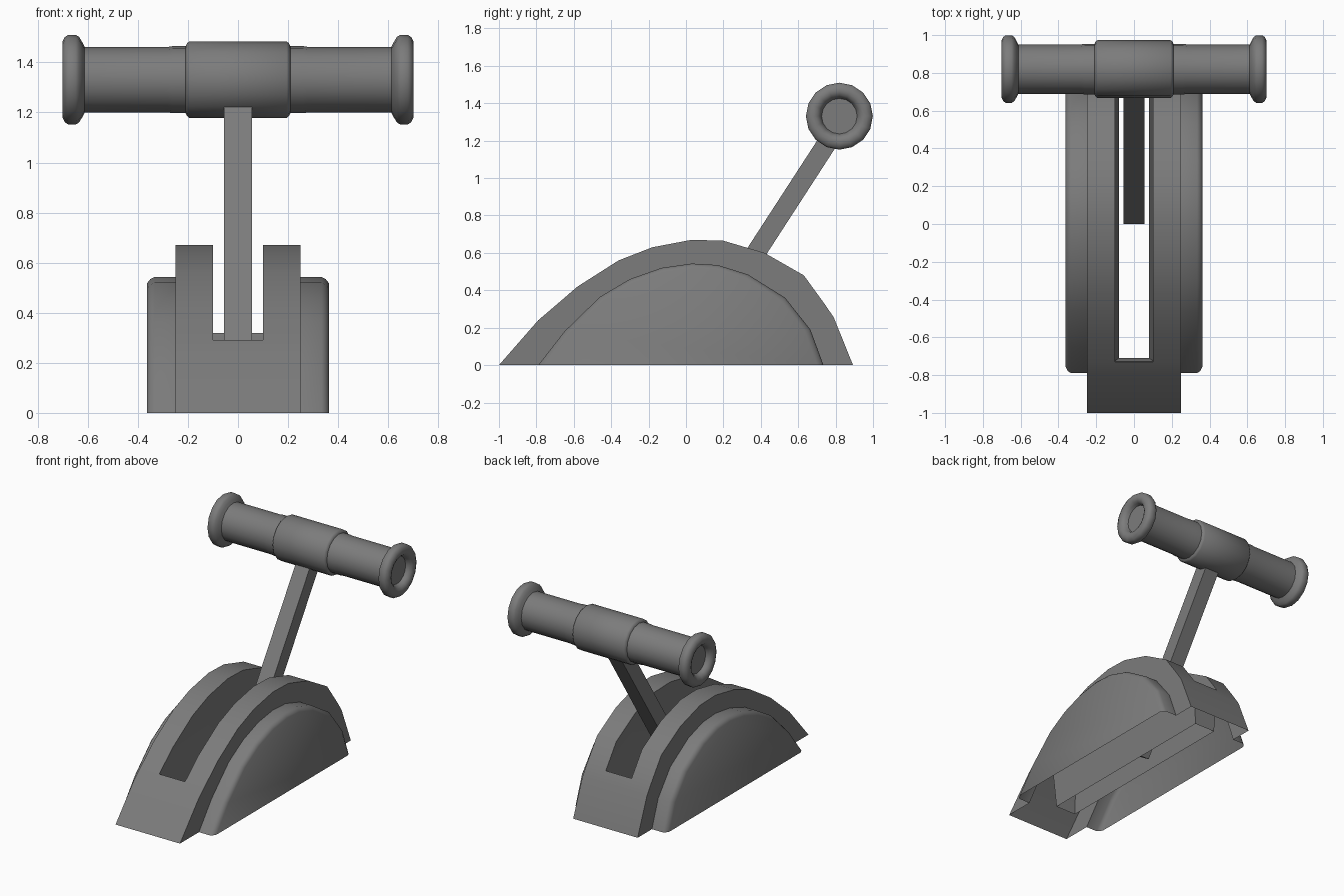
import bpy, bmesh, math

if "Cube" in bpy.data.objects:
    bpy.data.objects.remove(bpy.data.objects["Cube"])

grey = bpy.data.materials.new("dark_grey")
grey.diffuse_color = (.2, .2, .2, 1)
grey.use_nodes = True
grey.node_tree.nodes["Principled BSDF"].inputs["Base Color"].default_value = grey.diffuse_color


def make(name, bm, smooth=None, mirror=False):
    bmesh.ops.remove_doubles(bm, verts=bm.verts, dist=0.0005)
    bmesh.ops.recalc_face_normals(bm, faces=bm.faces)
    me = bpy.data.meshes.new(name)
    bm.to_mesh(me)
    bm.free()
    me.materials.append(grey)
    ob = bpy.data.objects.new(name, me)
    bpy.context.collection.objects.link(ob)
    if mirror:
        ob.modifiers.new("mirror", 'MIRROR').use_axis[0] = True
    if smooth:
        bpy.ops.object.select_all(action='DESELECT')
        ob.select_set(True)
        bpy.context.view_layer.objects.active = ob
        bpy.ops.object.shade_smooth_by_angle(angle=math.radians(smooth))
    return ob


def face(bm, pts):
    bm.faces.new([bm.verts.new(p) for p in pts])


def loft(bm, rings, closed=True, caps=(True, True)):
    vs = [[bm.verts.new(p) for p in r] for r in rings]
    n = len(vs[0])
    for a, b in zip(vs, vs[1:]):
        for i in range(n if closed else n - 1):
            j = (i + 1) % n
            bm.faces.new((a[i], a[j], b[j], b[i]))
    for cap, ring in zip(caps, (vs[0], vs[-1])):
        if cap:
            bm.faces.new(ring)


# Side profiles (y, z) of the arched housing and of its side plates
SLOT0, SLOT1 = -.73, .746
arch = [(-1, 0), (-.79, .24), (SLOT0, .291), (-.58, .42), (-.36, .56), (-.18, .63),
        (.03, .67), (.2, .665), (.42, .60), (.63, .48), (SLOT1, .32), (.79, .255), (.893, 0)]
plate = [(-.79, 0), (-.65, .18), (-.46, .365), (-.30, .46), (-.13, .52), (.03, .543),
         (.17, .535), (.33, .485), (.53, .36), (.665, .19), (.735, 0)]

# Housing: hollow shell, open below, with a slot tube through it
bm = bmesh.new()
for (y0, z0), (y1, z1) in zip(arch, arch[1:]):
    face(bm, [(.1, y0, z0), (.25, y0, z0), (.25, y1, z1), (.1, y1, z1)])
    if not SLOT0 <= y0 < SLOT1:
        face(bm, [(0, y0, z0), (.1, y0, z0), (.1, y1, z1), (0, y1, z1)])
face(bm, [(.25, y, z) for y, z in arch + plate[::-1]])
M0, M1 = SLOT0 + .005, SLOT1 - .005
slot = [p for p in arch if SLOT0 <= p[0] <= SLOT1]
face(bm, [(.1, y, z) for y, z in slot] + [(.1, M1, .28), (.1, M0, .28)])
E0, E1 = SLOT0 + .02, SLOT1 - .01
face(bm, [(.1, M0, .28), (.1, M1, .28), (.08, E1, 0), (.08, E0, 0)])
for s, z, m, e in ((SLOT0, .291, M0, E0), (SLOT1, .32, M1, E1)):
    face(bm, [(0, s, z), (.1, s, z), (.1, m, .28), (0, m, .28)])
    face(bm, [(0, m, .28), (.1, m, .28), (.08, e, 0), (0, e, 0)])
make("housing", bm, smooth=30, mirror=True)

# Side plates: hollow half discs with a chamfered outer rim
bm = bmesh.new()
rings = []
for x, s in ((.25, 1), (.334, 1), (.35, .985), (.363, .955)):
    rings.append([(x, (y + .02) * s - .02, z * s) for y, z in plate])
loft(bm, rings, closed=False, caps=(False, True))
make("side_plate", bm, smooth=40, mirror=True)

# Lever bar leaning back
bm = bmesh.new()
bar = [(0, .12), (.087, .063), (.83, 1.21), (.745, 1.268)]
loft(bm, [[(x, y, z) for y, z in bar] for x in (-.055, .055)])
make("lever", bm)

# Handle parts, turned round the x axis
CY, CZ, SIDES = .82, 1.331, 16


def turned(name, prof, mirror=False):
    bm = bmesh.new()
    ang = [2 * math.pi * i / SIDES for i in range(SIDES)]
    loft(bm, [[(x, CY + r * math.cos(a), CZ + r * math.sin(a)) for a in ang] for x, r in prof],
         caps=(not mirror, True))
    make(name, bm, smooth=45, mirror=mirror)


turned("handle_sleeve", [(-.21, .132), (-.204, .145), (-.194, .153),
                         (.194, .153), (.204, .145), (.21, .132)])
turned("handle_grip", [(-.64, .131), (-.28, .131), (-.26, .134),
                       (.26, .134), (.28, .131), (.64, .131)])
turned("handle_end_cap", [(.612, .13), (.622, .15), (.635, .171), (.648, .179), (.678, .179),
                          (.692, .17), (.702, .15), (.702, .13), (.694, .113), (.68, .102),
                          (.66, .095)], mirror=True)
